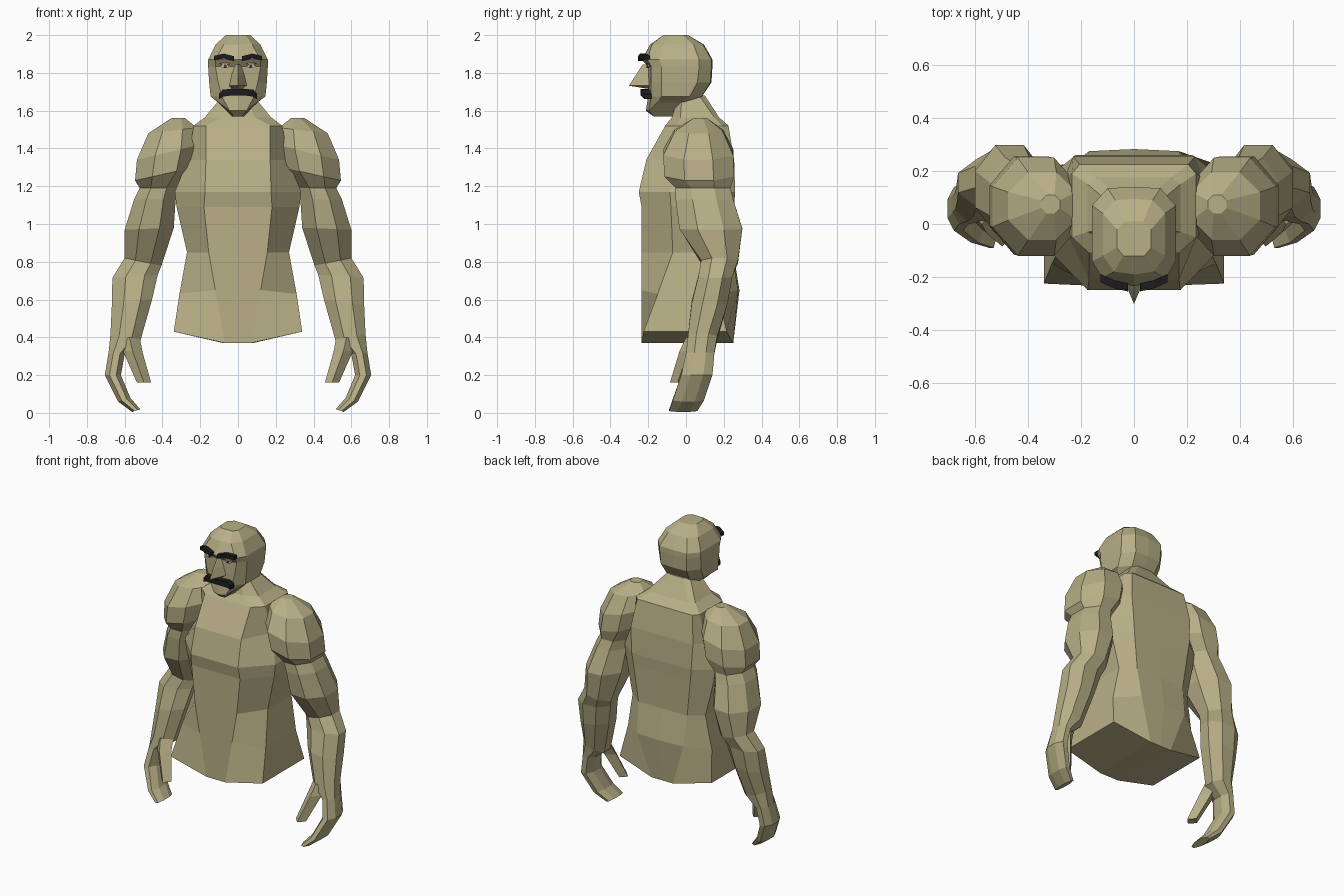
import bpy, bmesh, math
from mathutils import Vector


def material(name, rgb):
    m = bpy.data.materials.new(name)
    m.diffuse_color = (*rgb, 1)
    return m


SKIN = material("khaki skin", (0.48, 0.43, 0.24))
BLACK = material("black hair", (0.012, 0.012, 0.013))
WHITE = material("eye white", (0.60, 0.57, 0.45))
BROWN = material("brown iris", (0.07, 0.035, 0.015))


def finish(name, bm, mat, mirror=False):
    bmesh.ops.recalc_face_normals(bm, faces=bm.faces)
    me = bpy.data.meshes.new(name)
    bm.to_mesh(me)
    bm.free()
    me.materials.append(mat)
    ob = bpy.data.objects.new(name, me)
    bpy.context.collection.objects.link(ob)
    if mirror:
        ob.modifiers.new("mirror", 'MIRROR')
    return ob


def loft(name, rings, mat=SKIN, mirror=False, caps=None):
    """Skin a list of equal-length point rings and cap both ends."""
    bm = bmesh.new()
    vs = [[bm.verts.new(p) for p in r] for r in rings]
    n = len(vs[0])
    for a, b in zip(vs, vs[1:]):
        for i in range(n):
            j = (i + 1) % n
            bm.faces.new((a[i], a[j], b[j], b[i]))
    for end in (vs[0], vs[-1]):
        for cap in caps or [range(n)]:
            bm.faces.new([end[i] for i in cap])
    return finish(name, bm, mat, mirror)


# end caps of a body section: two side panels and a centre strip
BODY_CAPS = [(1, 2, 3, 4), (0, 1, 4, 5), (0, 5, 6, 9), (6, 7, 8, 9)]


def body_ring(zc, zs, yf, xf, xs, s1, s2, xb, yb, bow_f=0.0, bow_b=0.0):
    """Symmetric ten-point section: front, side and back; zc centre, zs side height."""
    half = [(xf, yf, zc), (xs, s1, zs), (xs, s2, zs), (xb, yb, zc)]
    left = [(-x, y, z) for x, y, z in reversed(half)]
    return [(0, yf - bow_f, zc)] + half + [(0, yb + bow_b, zc)] + left


def limb_ring(xi, zi, xo, zo, y0, y1, n=8, phase=0.5):
    """Tilted polygon between an inner and an outer point."""
    pts = []
    k = math.cos(2 * math.pi * phase / n)
    for i in range(n):
        a = 2 * math.pi * (i + phase) / n
        u, v = math.cos(a) / k, math.sin(a) / k
        pts.append(((xi + xo) / 2 + u * (xo - xi) / 2, (y0 + y1) / 2 + v * (y1 - y0) / 2,
                    (zi + zo) / 2 + u * (zo - zi) / 2))
    return pts


# torso with sloped underside, chest overhang, trapezius and neck
loft("torso_and_neck", [body_ring(*r) for r in (
    (.37, .43, -.235, .07, .34, -.225, .215, .08, .25),
    (.65, .63, -.235, .12, .31, -.15, .17, .17, .275, 0, .008),
    (.85, .85, -.235, .155, .27, -.07, .18, .18, .245, 0, .005),
    (1.09, 1.09, -.235, .18, .325, -.08, .17, .21, .255),
    (1.17, 1.17, -.25, .175, .335, -.085, .17, .22, .26),
    (1.34, 1.34, -.21, .17, .265, -.01, .17, .23, .255),
    (1.52, 1.52, -.11, .17, .235, -.05, .19, .205, .225),
    (1.565, 1.565, -.075, .09, .175, -.03, .15, .14, .175),
    (1.68, 1.68, -.04, .04, .08, -.02, .07, .05, .10))], caps=BODY_CAPS)

# head, from chin to crown
loft("head", [body_ring(*r) for r in (
    (1.568, 1.64, -.17, .02, .10, -.13, -.03, .03, -.07),
    (1.60, 1.655, -.195, .045, .118, -.14, -.01, .05, .0, .018),
    (1.675, 1.675, -.185, .085, .145, -.13, .02, .085, .085, .015),
    (1.75, 1.75, -.185, .105, .153, -.13, .06, .095, .13, .018, .005),
    (1.835, 1.835, -.185, .12, .158, -.13, .07, .10, .135, .018, .005),
    (1.87, 1.87, -.205, .12, .158, -.14, .07, .10, .135, .03, .005),
    (1.95, 1.95, -.18, .075, .118, -.12, .04, .07, .09, .01, .005),
    (2.0, 2.0, -.12, .04, .065, -.09, -.02, .035, .01))], caps=BODY_CAPS)

# wedge nose
loft("nose", [[(-w, -.19, z), (0, y, z), (w, -.19, z)] for w, y, z in (
    (.038, -.215, 1.718), (.048, -.302, 1.732), (.037, -.265, 1.79), (.02, -.228, 1.845))])


# brows and moustache: boxy strips along a path of (x, y, z, half height)
def strip(name, path, depth, mirror=False):
    loft(name, [[(x, y, z - h), (x, y - depth, z - h), (x, y - depth, z + h), (x, y, z + h)]
                for x, y, z, h in path], BLACK, mirror)


strip("eyebrow", [(.022, -.225, 1.876, .012), (.075, -.213, 1.889, .013),
                  (.127, -.19, 1.879, .011)], .03, True)
lip = [(.035, -.205, 1.698, .017), (.08, -.195, 1.693, .019), (.1, -.183, 1.675, .014)]
strip("moustache", [(-x, y, z, h) for x, y, z, h in reversed(lip)] + lip, .037)


# eyes: thin plates set under the brow
def plate(name, cx, cz, w, h, y, mat):
    bm = bmesh.new()
    pts = [(-w, 0), (-w * .4, h), (w * .5, h), (w, 0), (w * .4, -h), (-w * .5, -h)]
    f = bm.faces.new([bm.verts.new((cx + px, y, cz + pz)) for px, pz in pts])
    back = bmesh.ops.extrude_face_region(bm, geom=[f])["geom"]
    bmesh.ops.translate(bm, vec=Vector((0, .009, 0)),
                        verts=[v for v in back if isinstance(v, bmesh.types.BMVert)])
    finish(name, bm, mat, True)


plate("eye_white", .07, 1.835, .025, .010, -.205, WHITE)
plate("iris", .068, 1.836, .009, .009, -.208, BROWN)
plate("upper_eyelid", .07, 1.849, .03, .004, -.211, SKIN)

# arm: inner x, z, outer x, z, front y, back y from shoulder cap to curled hand
loft("arm", [limb_ring(*r) for r in (
    (.28, 1.56, .35, 1.562, .04, .11),
    (.218, 1.51, .475, 1.48, -.06, .195),
    (.205, 1.42, .535, 1.34, -.12, .25),
    (.235, 1.30, .545, 1.23, -.115, .255),
    (.32, 1.19, .52, 1.19, -.055, .235),
    (.33, 1.13, .55, 1.13, -.055, .25),
    (.34, .98, .60, .97, -.035, .298),
    (.405, .78, .60, .82, .08, .275),
    (.425, .73, .665, .715, .065, .245),
    (.455, .60, .668, .57, .03, .22),
    (.52, .37, .675, .42, .01, .165),
    (.60, .31, .685, .32, .0, .15),
    (.62, .20, .705, .20, -.025, .14),
    (.57, .08, .635, .06, -.07, .095),
    (.518, .02, .56, .005, -.09, .06))], mirror=True)

# thumb
loft("thumb", [limb_ring(*r, n=4, phase=0) for r in (
    (.52, .40, .63, .40, .0, .12),
    (.505, .32, .61, .33, -.035, .065),
    (.46, .16, .535, .16, -.085, -.005))], mirror=True)
